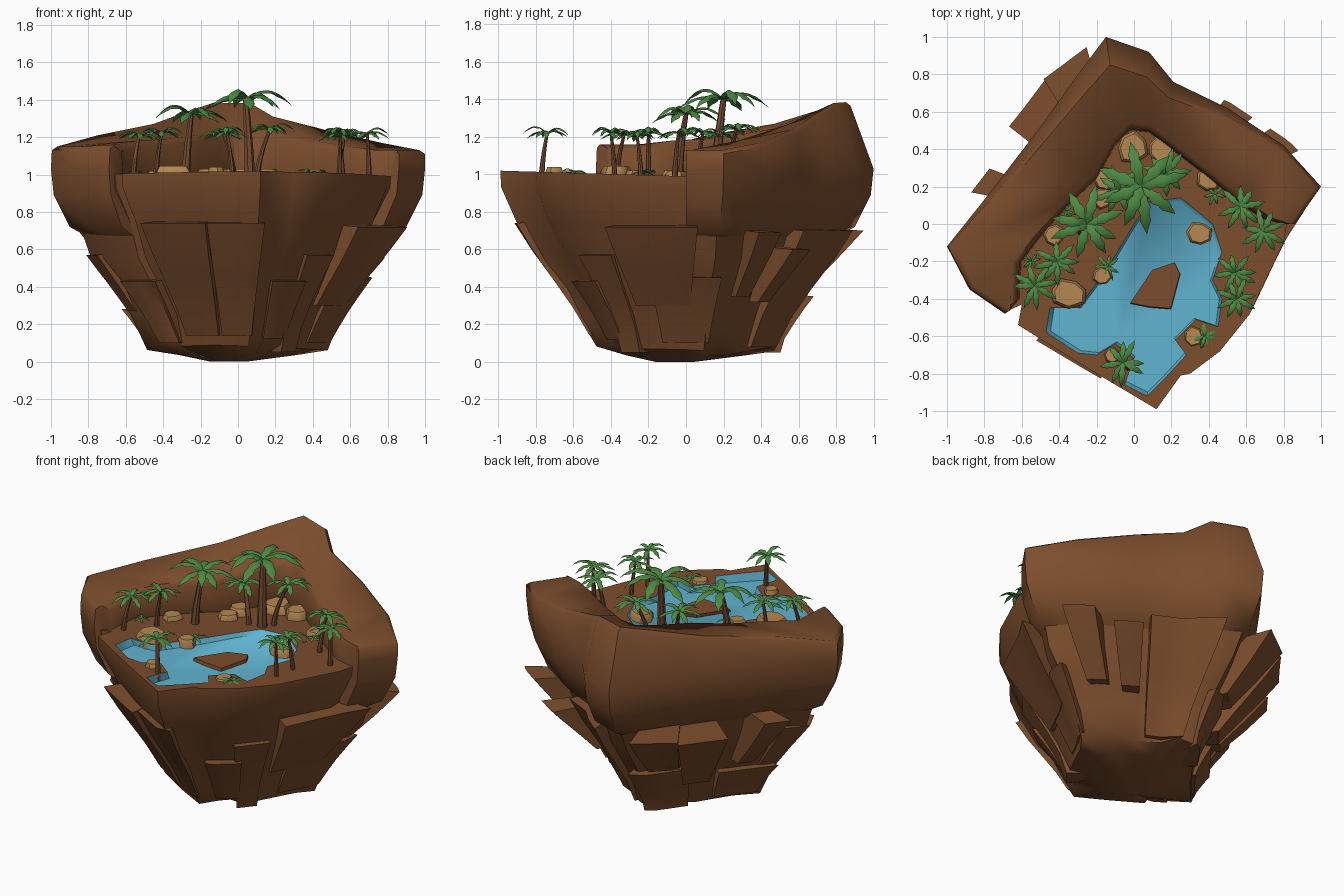
import bpy, bmesh, math, random
from mathutils import Vector

if "Cube" in bpy.data.objects:
    bpy.data.objects.remove(bpy.data.objects["Cube"])
random.seed(4)


def mat(name, r, g, b):
    m = bpy.data.materials.new(name)
    m.diffuse_color = (r, g, b, 1)
    m.use_nodes = True
    m.node_tree.nodes["Principled BSDF"].inputs["Base Color"].default_value = m.diffuse_color
    return m


ROCK = mat("rock_brown", .20, .075, .026)
WATER = mat("water_blue", .12, .46, .64)
LEAF = mat("leaf_green", .075, .25, .056)
STONE = mat("stone_tan", .46, .25, .085)
TRUNK = mat("trunk_brown", .17, .07, .03)


def make(name, verts, faces, material, angle=35, recalc=True, fill=None):
    bm = bmesh.new()
    vs = [bm.verts.new(v) for v in verts]
    for f in faces:
        bm.faces.new([vs[i] for i in f])
    if fill:  # flat cap between edge loops, leaving the inner loop open
        edges = []
        for loop in fill:
            for a, b in zip(loop, loop[1:] + loop[:1]):
                e = bm.edges.get((vs[a], vs[b])) or bm.edges.new((vs[a], vs[b]))
                edges.append(e)
        bmesh.ops.triangle_fill(bm, use_beauty=True, edges=edges)
    if recalc:
        bmesh.ops.recalc_face_normals(bm, faces=bm.faces[:])
    me = bpy.data.meshes.new(name)
    bm.to_mesh(me)
    bm.free()
    me.materials.append(material)
    me.shade_smooth()
    me.set_sharp_from_angle(angle=math.radians(angle))
    ob = bpy.data.objects.new(name, me)
    bpy.context.collection.objects.link(ob)
    return ob


def loft(rings, cap0=True, cap1=True):
    n = len(rings[0])
    v = [p for r in rings for p in r]
    f = [(k*n+i, k*n+(i+1) % n, (k+1)*n+(i+1) % n, (k+1)*n+i)
         for k in range(len(rings)-1) for i in range(n)]
    if cap0:
        f.append(tuple(range(n)))
    if cap1:
        f.append(tuple(range(len(v)-n, len(v))))
    return v, f


# plan outlines: wall stations (outer x, y, height, inner x, y, height) and plateau edge
WALL = [(.86, .0, 1.13, .79, .0, 1.13), (1.0, .2, 1.13, .68, .03, 1.13),
        (.8, .42, 1.17, .55, .12, 1.15), (.5, .62, 1.24, .38, .26, 1.18),
        (.21, .76, 1.31, .16, .43, 1.23), (.08, .92, 1.38, .08, .49, 1.25),
        (-.15, 1.0, 1.385, -.02, .5, 1.25), (-.3, .8, 1.34, -.1, .42, 1.24),
        (-.5, .52, 1.27, -.2, .24, 1.21), (-.8, .13, 1.21, -.35, .1, 1.19),
        (-1.0, -.12, 1.15, -.5, -.07, 1.18), (-.88, -.35, 1.15, -.6, -.2, 1.16),
        (-.69, -.48, 1.16, -.61, -.4, 1.15)]
EDGE = [(-.6, -.43), (-.62, -.54), (-.25, -.77), (.12, -.99), (.25, -.81), (.3, -.8),
        (.46, -.68), (.62, -.48), (.8, -.1)]
OUT = [w[:2] for w in WALL] + EDGE
PROFILE = [(1.0, 1.0), (.93, .995), (.75, .90), (.55, .78), (.4, .67), (.25, .57), (.1, .49)]


def ground(y):
    return .99-.03*y


def scale_at(z):
    for (z1, s1), (z0, s0) in zip(PROFILE, PROFILE[1:]):
        if z >= z0:
            return s0+(s1-s0)*(min(z, z1)-z0)/(z1-z0)
    return PROFILE[-1][1]


def radius(deg):
    d = Vector((math.cos(math.radians(deg)), math.sin(math.radians(deg))))
    best = .7
    for a, b in zip(OUT, OUT[1:]+OUT[:1]):
        a, e = Vector(a), Vector(b)-Vector(a)
        den = d.cross(e)
        if abs(den) > 1e-6:
            t, u = a.cross(e)/den, a.cross(d)/den
            if t > 0 and -1e-4 <= u <= 1.0001:
                best = t
    return best


# main rock body with a pond opening in the flat top
POND = [(-.45, -.45), (-.3, -.45), (-.15, -.25), (0, 0), (.08, .12), (.25, .14), (.42, 0),
        (.47, -.15), (.42, -.3), (.47, -.4), (.45, -.55), (.33, -.51), (.22, -.62), (.28, -.7),
        (.17, -.82), (.07, -.92), (-.05, -.86), (0, -.72), (-.1, -.64), (-.2, -.7),
        (-.3, -.69), (-.47, -.58)]
POND.reverse()
rings = []
for k, (z, s) in enumerate(PROFILE + [(.035, .32), (0, .1)]):
    ring = []
    for i, (x, y) in enumerate(OUT):
        q = s*(1 if i >= len(WALL) else .95 if k < 3 else .985)
        jz = ground(y)-1 if k == 0 else 0
        if 2 <= k <= 6:
            q *= 1+random.uniform(-.03, .025)
        if k == 6:
            jz = random.uniform(-.05, .03)
        ring.append((x*q-(.05 if k > 7 else 0), y*q-(.06 if k > 7 else 0), z+jz))
    rings.append(ring)
v, f = loft(rings, cap0=False)
n0, m = len(v), len(OUT)
v += [(x, y, ground(y)) for x, y in POND]
make("rock_body", v, f, ROCK, 48,
     fill=[list(range(m)), list(range(n0, n0+len(POND)))])

# raised wall around the back
sections = []
for ox, oy, oz, ix, iy, iz in WALL:
    t = 1-.5*max(0, oz-1.14)
    sections.append([(ix, iy, .95), (ix*1.02, iy*1.02, iz-.03), (ix*1.08, iy*1.08, iz),
                     (ox*t*.97, oy*t*.97, oz), (ox*t, oy*t, oz-.02), (ox, oy, 1.03),
                     (ox*.985, oy*.985, .89), (ox*.9, oy*.9, .72), (ox*.72, oy*.72, .62)])
make("back_wall", *loft(sections), ROCK, 50)


# stepped slabs leaning on the sides, d0/d1 = how far each end stands out
def slab(a0, a1, ztop, zbot, d0, d1):
    rows = []
    for k in range(5):
        u = k/4
        z = ztop+(zbot-ztop)*u
        s = scale_at(z)
        shrink = (a1-a0)*.04*u
        ring = []
        for j in list(range(5))+list(range(4, -1, -1)):
            inner = len(ring) >= 5
            a = math.radians(a0+shrink+(a1-a0-2*shrink)*j/4)
            q = s*.6 if inner else s+(d0+(d1-d0)*j/4)*(1-.65*u)
            r = radius(math.degrees(a))*q
            ring.append((r*math.cos(a), r*math.sin(a), z+(.03*(1-u) if inner else 0)))
        rows.append(ring)
    make("rock_slab", *loft(rows), ROCK, 45)


for args in [(230, 258, .74, .14, .13, .12), (258, 279, .74, .14, .07, .06),
             (287, 307, .43, .12, .06, .06), (303, 322, .57, .05, .04, .04),
             (326, 364, .72, .30, .12, .12), (340, 375, .45, .1, .05, .05),
             (24, 35, .69, .35, .18, .18), (42, 54, .60, .32, .23, .23),
             (58, 88, .70, .08, .08, .08), (105, 122, .70, .38, .2, .32),
             (122, 142, .68, .25, .32, .33), (95, 128, .35, .05, .06, .06),
             (159, 169, .72, .35, .23, .23), (178, 197, .57, .27, .02, .03),
             (205, 224, .43, .1, .07, .07), (150, 185, .28, .08, .05, .05)]:
    slab(*args)

# pond: shallow blue basin with a small island
n = len(POND)
v = [(x, y, ground(y)) for x, y in POND]+[(x*.96+.005, y*.96-.015, .965) for x, y in POND]
f = [(i, (i+1) % n, n+(i+1) % n, n+i) for i in range(n)]+[tuple(range(n, 2*n))]
if Vector((0, 0, 1)).dot(sum((Vector((*a, 0)).cross(Vector((*b, 0)))
                              for a, b in zip(POND, POND[1:])), Vector())) < 0:
    f = [q[::-1] for q in f]
make("pond_water", v, f, WATER, 60, recalc=False)
ISLE = [(-.02, -.43), (.08, -.45), (.2, -.46), (.25, -.27), (.22, -.21), (.1, -.25)]
make("pond_island", *loft([[(x, y, .95) for x, y in ISLE],
                           [(x*.98, y*.98, .985) for x, y in ISLE]]), ROCK, 30)


# flat tan stones
def stone(x, y, r, h, stretch=1.0):
    a0 = random.uniform(0, 6)
    rad = [r*random.uniform(.88, 1.12) for _ in range(7)]
    rows = [[(x+q*stretch*k*math.cos(a0+i*math.tau/7), y+q*k*math.sin(a0+i*math.tau/7), z)
             for i, q in enumerate(rad)]
            for z, k in [(.95, 1), (.99+h*.6, 1), (1+h, .82)]]
    make("stone", *loft(rows), STONE, 50)


for s in [(-.01, .41, .085, .03), (.14, .40, .07, .03), (.4, .24, .065, .025), (.35, -.05, .065, .015),
          (-.43, -.06, .06, .02), (-.35, -.37, .08, .045, 1.3), (-.17, -.28, .05, .02),
          (-.12, -.70, .045, .04), (.32, -.6, .055, .02), (-.17, .14, .06, .02), (-.16, .24, .065, .03)]:
    stone(*s)


# crown of drooping folded fronds with toothed edges
def crown(name, x, y, z, r, count=8):
    v, f = [], []
    widths = [.03, .13, .10, .16, .11, .13, .06, .0]
    a0 = random.uniform(0, 6)
    for k in range(count):
        a = a0+k*math.tau/count+random.uniform(-.2, .2)
        c, s = math.cos(a), math.sin(a)
        length, lift = r*random.uniform(.9, 1.15), random.uniform(.3, 1.3)
        b = len(v)
        for j, w in enumerate(widths):
            t = j/(len(widths)-1)
            zz = z+r*(lift*t-(lift*.8+.35)*t*t)
            for side in (-1, 0, 1):
                o = side*w*r
                v.append((x+c*t*length-s*o, y+s*t*length+c*o, zz-abs(o)*.5))
        for j in range(len(widths)-1):
            for q in (0, 1):
                i = b+j*3+q
                f.append((i, i+3, i+4, i+1))
    make(name, v, f, LEAF, 60, recalc=False)


def palm(bx, by, x, y, z, r):
    rows = []
    for k in range(6):
        t = k/5
        rad = r*(.14-.07*t)
        cx, cy = bx+(x-bx)*t**1.6, by+(y-by)*t**1.6
        rows.append([(cx+rad*math.cos(i*math.tau/7), cy+rad*math.sin(i*math.tau/7),
                      .97+(z-.97)*t) for i in range(7)])
    make("palm_trunk", *loft(rows), TRUNK, 50)
    crown("palm_leaves", x, y, z, r)


for p in [(.06, .16, .04, .2, 1.40, .23), (-.28, -.04, -.25, 0, 1.32, .19),
          (-.44, -.2, -.41, -.2, 1.22, .12), (-.56, -.37, -.53, -.33, 1.21, .12),
          (-.03, -.77, -.06, -.74, 1.22, .12), (.54, .06, .57, .09, 1.22, .12),
          (.70, -.06, .69, -.04, 1.22, .12), (.56, -.24, .54, -.26, 1.2, .11),
          (.54, -.38, .55, -.4, 1.22, .11), (.10, .22, .17, .27, 1.24, .13),
          (-.02, .14, -.08, .18, 1.22, .13)]:
    palm(*p)

# low bushes
for x, y, r in [(-.14, -.23, .07), (.38, -.6, .08), (.43, .16, .06), (-.36, .07, .05), (-.55, -.2, .05)]:
    crown("bush", x, y, 1.01, r, 7)
